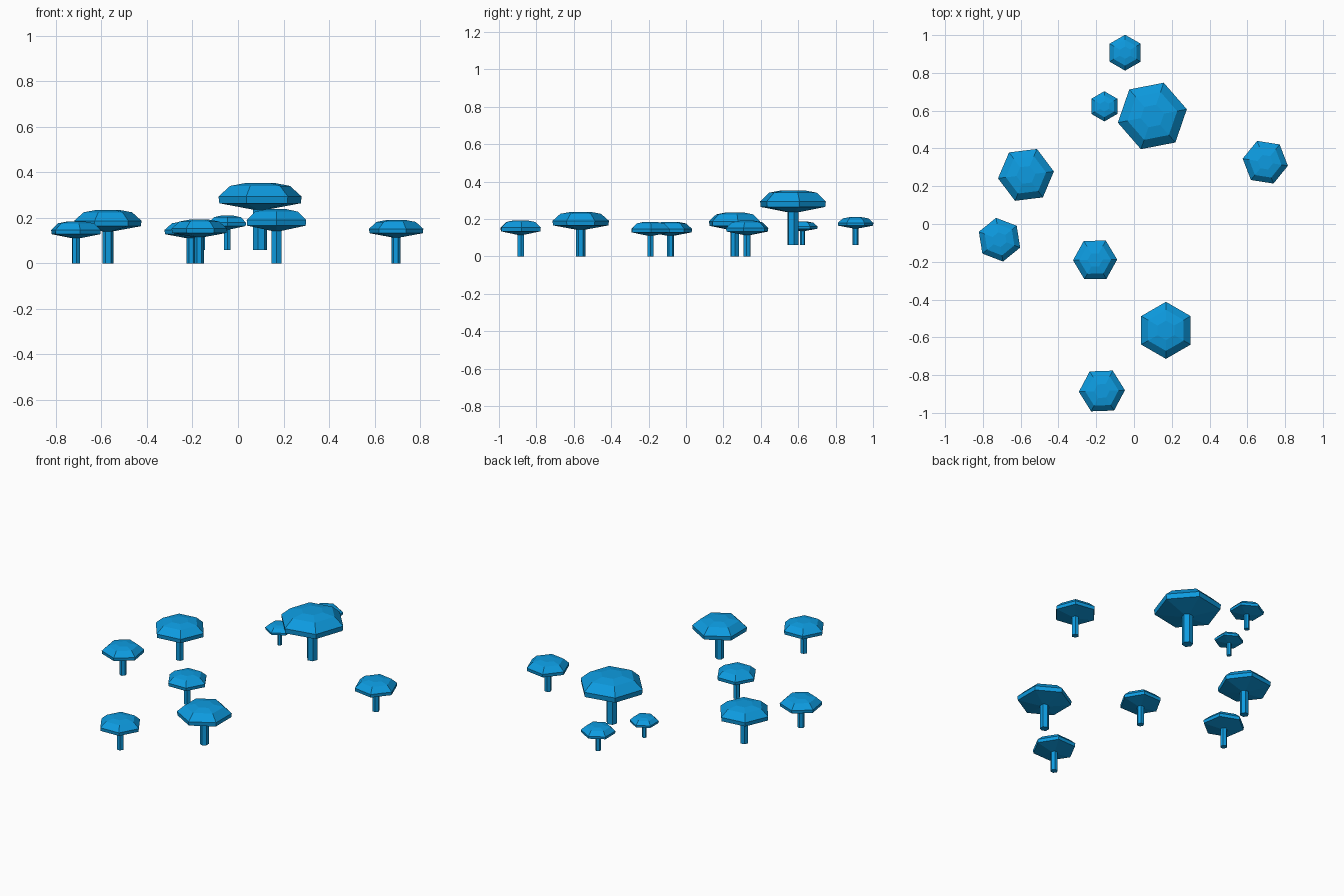
import bpy, math

if "Cube" in bpy.data.objects:
    bpy.data.objects.remove(bpy.data.objects["Cube"])

SIDES = 6

blue = bpy.data.materials.new("bright_blue")
blue.use_nodes = True
colour = (0.004, 0.33, 0.75, 1)
blue.diffuse_color = colour
blue.node_tree.nodes["Principled BSDF"].inputs["Base Color"].default_value = colour


def lathe(name, profile):
    """Turn a (radius, height) profile into a closed six-sided mesh."""
    verts, faces = [], []
    for r, z in profile:
        for i in range(SIDES):
            a = math.tau * i / SIDES
            verts.append((r * math.cos(a), r * math.sin(a), z))
    for k in range(len(profile) - 1):
        for i in range(SIDES):
            j = (i + 1) % SIDES
            a, b = k * SIDES, (k + 1) * SIDES
            faces.append((a + i, a + j, b + j, b + i))
    last = (len(profile) - 1) * SIDES
    faces.append(tuple(reversed(range(SIDES))))
    faces.append(tuple(range(last, last + SIDES)))
    mesh = bpy.data.meshes.new(name)
    mesh.from_pydata(verts, [], faces)
    mesh.materials.append(blue)
    return mesh


# Unit mushroom: cap radius 1, scaled for each copy
stem_mesh = lathe("stem", [(0.165, 0), (0.165, 1.0)])
cap_mesh = lathe("cap", [(0.17, 0.95), (0.98, 1.1), (1, 1.26),
                         (0.72, 1.51), (0.34, 1.58)])

# x, y, base height, cap radius, turn in degrees
mushrooms = [
    (-0.047, 0.907, 0.06, 0.095, 30),
    (-0.157, 0.623, 0.06, 0.08, 30),
    (0.097, 0.572, 0.06, 0.186, 11),
    (0.695, 0.327, 0, 0.121, -9),
    (-0.572, 0.26, 0, 0.149, 7),
    (-0.712, -0.083, 0, 0.117, -21),
    (-0.206, -0.19, 0, 0.117, 1),
    (0.169, -0.563, 0, 0.151, 30),
    (-0.17, -0.884, 0, 0.122, 2),
]

for n, (x, y, z, size, turn) in enumerate(mushrooms, 1):
    for part, mesh in (("stem", stem_mesh), ("cap", cap_mesh)):
        ob = bpy.data.objects.new(f"mushroom_{part}_{n}", mesh)
        ob.location = (x, y, z)
        ob.scale = (size, size, size)
        ob.rotation_euler.z = math.radians(turn)
        bpy.context.collection.objects.link(ob)
